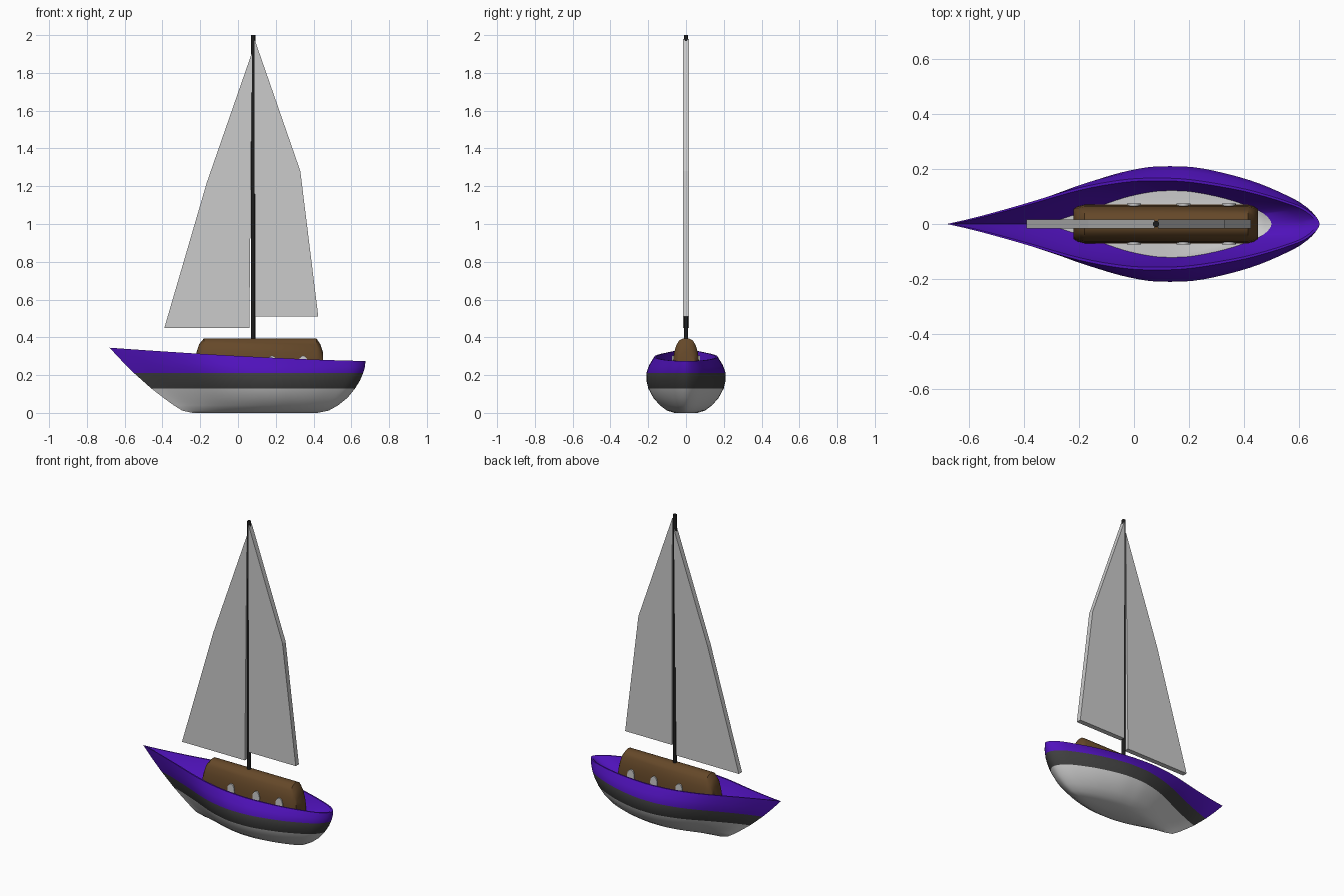
import bpy, bmesh, math

if "Cube" in bpy.data.objects:
    bpy.data.objects.remove(bpy.data.objects["Cube"])


def material(name, rgb):
    m = bpy.data.materials.new(name)
    m.diffuse_color = (*rgb, 1)
    m.use_nodes = True
    m.node_tree.nodes["Principled BSDF"].inputs["Base Color"].default_value = m.diffuse_color
    return m


GREY = material("grey", (0.8, 0.8, 0.8))
DARK = material("dark_band", (0.05, 0.05, 0.05))
PURPLE = material("purple", (0.08, 0.006, 0.5))
BROWN = material("brown", (0.13, 0.065, 0.022))
BLACK = material("black", (0.012, 0.012, 0.012))


def finish(name, bm, mats=(), angle=None):
    bmesh.ops.recalc_face_normals(bm, faces=bm.faces)
    me = bpy.data.meshes.new(name)
    bm.to_mesh(me)
    bm.free()
    ob = bpy.data.objects.new(name, me)
    bpy.context.collection.objects.link(ob)
    for m in mats:
        me.materials.append(m)
    if angle:
        bpy.ops.object.select_all(action='DESELECT')
        ob.select_set(True)
        bpy.context.view_layer.objects.active = ob
        bpy.ops.object.shade_smooth_by_angle(angle=math.radians(angle))
    return ob


def loft(bm, rings, mat_of=lambda i: 0):
    vs = [[bm.verts.new(p) for p in r] for r in rings]
    n = len(vs[0])
    for i in range(len(vs) - 1):
        for j in range(n):
            k = (j + 1) % n
            f = bm.faces.new((vs[i][j], vs[i][k], vs[i + 1][k], vs[i + 1][j]))
            f.material_index = mat_of(i)
    for ring, i in ((vs[0], -1), (vs[-1], len(vs) - 1)):
        bm.faces.new(ring).material_index = mat_of(i)


def catmull(pts, steps):
    out = []
    for a, b, c, d in zip(pts, pts[1:], pts[2:], pts[3:]):
        for s in range(steps):
            t = s / steps
            out.append(tuple(0.5 * (2 * q + (r - p) * t + (2 * p - 5 * q + 4 * r - w) * t * t
                                    + (3 * q - p - 3 * r + w) * t ** 3)
                             for p, q, r, w in zip(a, b, c, d)))
    return out + [pts[-2]]


# Plan outline of one hull side: (fraction from bow to stern, fraction of half width)
PLAN = catmull([(-.08, -.14), (0, 0), (.08, .15), (.2, .42), (.35, .78), (.47, .96), (.56, 1),
                (.66, .96), (.8, .76), (.91, .5), (.97, .29), (1, 0), (.97, -.29)], 4)


def level(z, bow, stern, w):
    def point(u, f, side):
        x = bow + (stern - bow) * u
        zz = z
        if z > .21:  # upper levels follow the sheer line
            sheer = .275 + .07 * max(0, (.675 - x) / 1.355) ** 1.4
            zz = .21 + (z - .21) / .09 * (sheer - .21)
        return x, side * w * f, zz
    return ([point(u, f, 1) for u, f in PLAN]
            + [point(u, f, -1) for u, f in PLAN[-2:0:-1]])


# Hull: outside from keel to rim, then inside down to the deck
LEVELS = [(0, -.24, .42, .06), (.012, -.295, .48, .1), (.04, -.34, .53, .138),
          (.08, -.395, .58, .173), (.13, -.46, .62, .2), (.17, -.505, .645, .209),
          (.21, -.55, .662, .21), (.255, -.615, .672, .195), (.30, -.68, .675, .167),
          (.30, -.662, .663, .157), (.25, -.55, .61, .143), (.19, -.33, .5, .121)]
bm = bmesh.new()
loft(bm, [level(*l) for l in LEVELS],
     lambda i: 0 if i < 4 or i == len(LEVELS) - 1 else 1 if i < 6 else 2)
finish("hull", bm, (GREY, DARK, PURPLE), 40)

# Cabin: arched section with rounded-in ends
half = [(.071, .18), (.069, .27), (.063, .32), (.051, .36), (.036, .383), (.018, .393)]
arch = half + [(0, .395)] + [(-y, z) for y, z in reversed(half)]


def cabin_ring(x, drop):
    k = 1 - drop / .215
    return [(x, y * (1 - drop * 3), .18 + (z - .18) * k) for y, z in arch]


bm = bmesh.new()
loft(bm, [cabin_ring(x, d) for x, d in ((-.22, .075), (-.205, .03), (-.18, 0),
                                        (.415, 0), (.435, .03), (.45, .075))])
finish("cabin", bm, (BROWN,), 35)

# Oval cabin windows, each passing through to both sides
for i, x in enumerate((0, .18, .345)):
    bpy.ops.mesh.primitive_cylinder_add(vertices=24, radius=1, depth=2, location=(x, 0, .263),
                                        rotation=(math.pi / 2, 0, 0))
    ob = bpy.context.object
    ob.name = f"window_{i + 1}"
    ob.scale = (.025, .04, .074)
    bpy.ops.object.shade_smooth_by_angle()

# Mast
bpy.ops.mesh.primitive_cylinder_add(vertices=16, radius=.0115, depth=1.63, location=(.08, 0, 1.185))
mast = bpy.context.object
mast.name = "mast"
mast.data.materials.append(BLACK)
bpy.ops.object.shade_smooth_by_angle()

# Sails: flat slabs
for name, pts in (("bow_sail", [(.06, .45), (-.39, .45), (-.165, 1.22), (.075, 1.91)]),
                  ("stern_sail", [(.09, .51), (.425, .51), (.33, 1.28), (.087, 1.98)])):
    bm = bmesh.new()
    loft(bm, [[(x, y, z) for x, z in pts] for y in (-.016, .016)])
    finish(name, bm)
